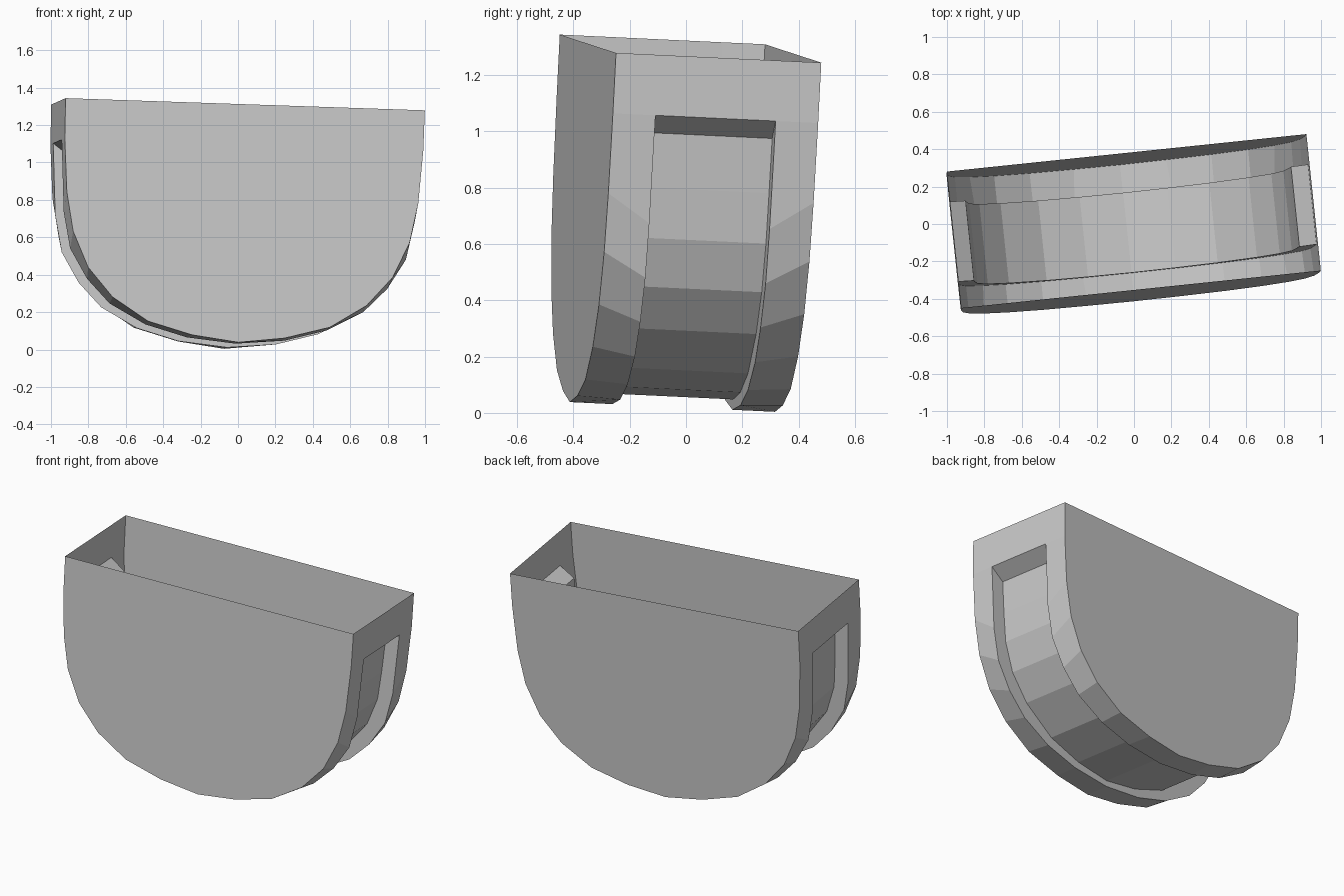
import bpy, bmesh
from mathutils import Matrix, Vector

cube = bpy.data.objects.get("Cube")
if cube:
    bpy.data.objects.remove(cube, do_unlink=True)

grey = bpy.data.materials.new("plain_grey")
grey.use_nodes = True
colour = (0.6, 0.6, 0.6, 1)
grey.diffuse_color = colour
grey.node_tree.nodes["Principled BSDF"].inputs["Base Color"].default_value = colour

HALF_DEPTH, GROOVE = 0.367, 0.215
# Half profiles as (sideways, below rim), from the top end to the bottom
RIM = (0.966, 0)
WALL = [RIM, (0.964, 0.215), (0.945, 0.5), (0.905, 0.71), (0.819, 0.9),
        (0.683, 1.055), (0.489, 1.178), (0.248, 1.244), (0, 1.275)]
LIP = [RIM, (0.965, 0.215), (0.943, 0.6), (0.903, 0.795), (0.807, 0.955),
       (0.682, 1.083), (0.487, 1.188), (0.262, 1.25), (0, 1.275)]
FLOOR = [(0.875, 0.28), (0.862, 0.475), (0.845, 0.655), (0.785, 0.83),
         (0.667, 0.983), (0.46, 1.13), (0.235, 1.205), (0, 1.238)]


def line(half, v):
    """Mirror a half profile into a whole U at depth v."""
    whole = [(-u, w) for u, w in half] + [(u, w) for u, w in reversed(half[:-1])]
    return [bm.verts.new((u, v, -w)) for u, w in whole]


def bridge(a, b):
    for i in range(len(a) - 1):
        bm.faces.new((a[i], a[i + 1], b[i + 1], b[i]))


# Flat walls, outer strips and groove walls, front and back
bm = bmesh.new()
lips, floors = [], []
for side in (-1, 1):
    wall = line(WALL, side * HALF_DEPTH)
    lip = line(LIP, side * GROOVE)
    floor = line(FLOOR, side * GROOVE)
    bm.faces.new(wall)
    bridge(wall, lip)
    bridge(lip[1:-1], floor)
    lips.append(lip)
    floors.append(floor)

# Recessed floor, then the upper band and sloping ledge at each end
bridge(*floors)
for end, below in ((0, 1), (-1, -2)):
    bridge([lips[0][end], lips[0][below], floors[0][end]],
           [lips[1][end], lips[1][below], floors[1][end]])
bmesh.ops.recalc_face_normals(bm, faces=bm.faces)

mesh = bpy.data.meshes.new("grooved_tub")
bm.to_mesh(mesh)
bm.free()
mesh.materials.append(grey)
tub = bpy.data.objects.new("grooved_tub", mesh)
bpy.context.collection.objects.link(tub)

# Slight lean and turn of the whole tub
x_axis = Vector((0.994, 0.1035, -0.0337)).normalized()
z_axis = x_axis.cross(Vector((-0.1088, 0.993, -0.047))).normalized()
y_axis = z_axis.cross(x_axis)
turn = Matrix((x_axis, y_axis, z_axis)).transposed().to_4x4()
mesh.transform(Matrix.Translation((0, 0.016, 1.294)) @ turn)
